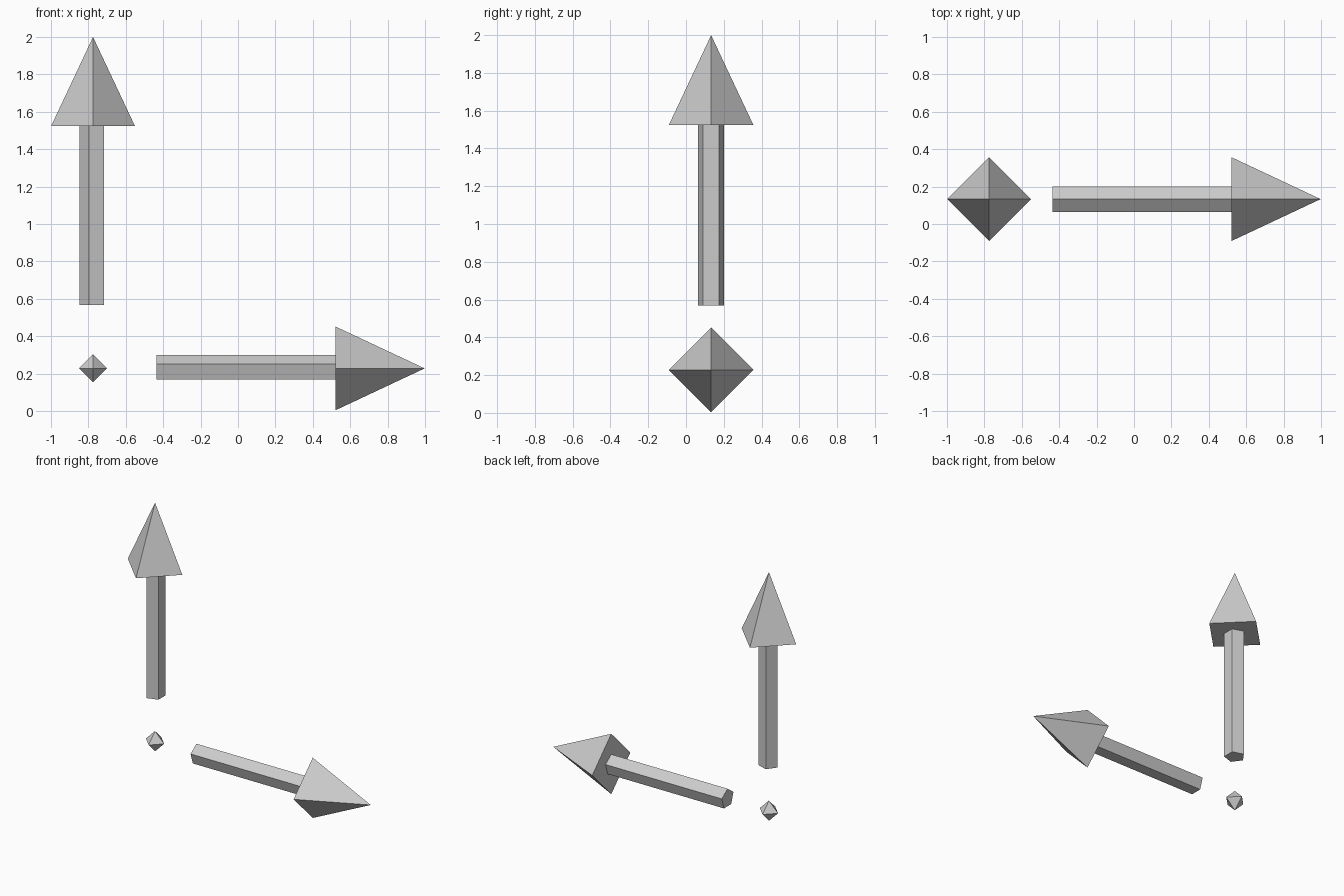
import bpy, bmesh
from math import cos, sin, pi
from mathutils import Matrix, Vector

if "Cube" in bpy.data.objects:
    bpy.data.objects.remove(bpy.data.objects["Cube"])

ORIGIN = Vector((-0.775, 0.133, 0.228))   # shared centre of both arrows
UP = Matrix.Identity(4)
SIDEWAYS = Matrix.Rotation(pi / 2, 4, 'Y')


def solid(name, sides, profile, turn=UP):
    """Closed faceted solid from (radius, height) pairs; radius 0 is a tip.
    The first corner of each ring points to local -x."""
    bm = bmesh.new()
    rings = []
    for r, h in profile:
        n = sides if r else 1
        rings.append([bm.verts.new((r * cos(pi + 2 * pi * i / n),
                                    r * sin(pi + 2 * pi * i / n), h))
                      for i in range(n)])
    for a, b in zip(rings, rings[1:]):
        for i in range(sides):
            j = (i + 1) % sides
            corners = [a[i % len(a)], a[j % len(a)],
                       b[j % len(b)], b[i % len(b)]]
            bm.faces.new(list(dict.fromkeys(corners)))
    for end in (rings[0], rings[-1]):
        if len(end) > 2:
            bm.faces.new(end)
    bmesh.ops.recalc_face_normals(bm, faces=bm.faces)
    bm.transform(Matrix.Translation(ORIGIN) @ turn)
    mesh = bpy.data.meshes.new(name)
    bm.to_mesh(mesh)
    bm.free()
    obj = bpy.data.objects.new(name, mesh)
    bpy.context.collection.objects.link(obj)
    return obj


# Small octahedron at the origin
solid("origin_marker", 4, [(0, -0.075), (0.075, 0), (0, 0.075)])

# Two arrows: five-sided shaft and four-sided pointed head
for label, turn, tip in (("vertical", UP, 1.772), ("horizontal", SIDEWAYS, 1.773)):
    solid(label + "_shaft", 5, [(0.072, 0.34), (0.072, 1.296)], turn)
    solid(label + "_head", 4, [(0.224, 1.296), (0, tip)], turn)
